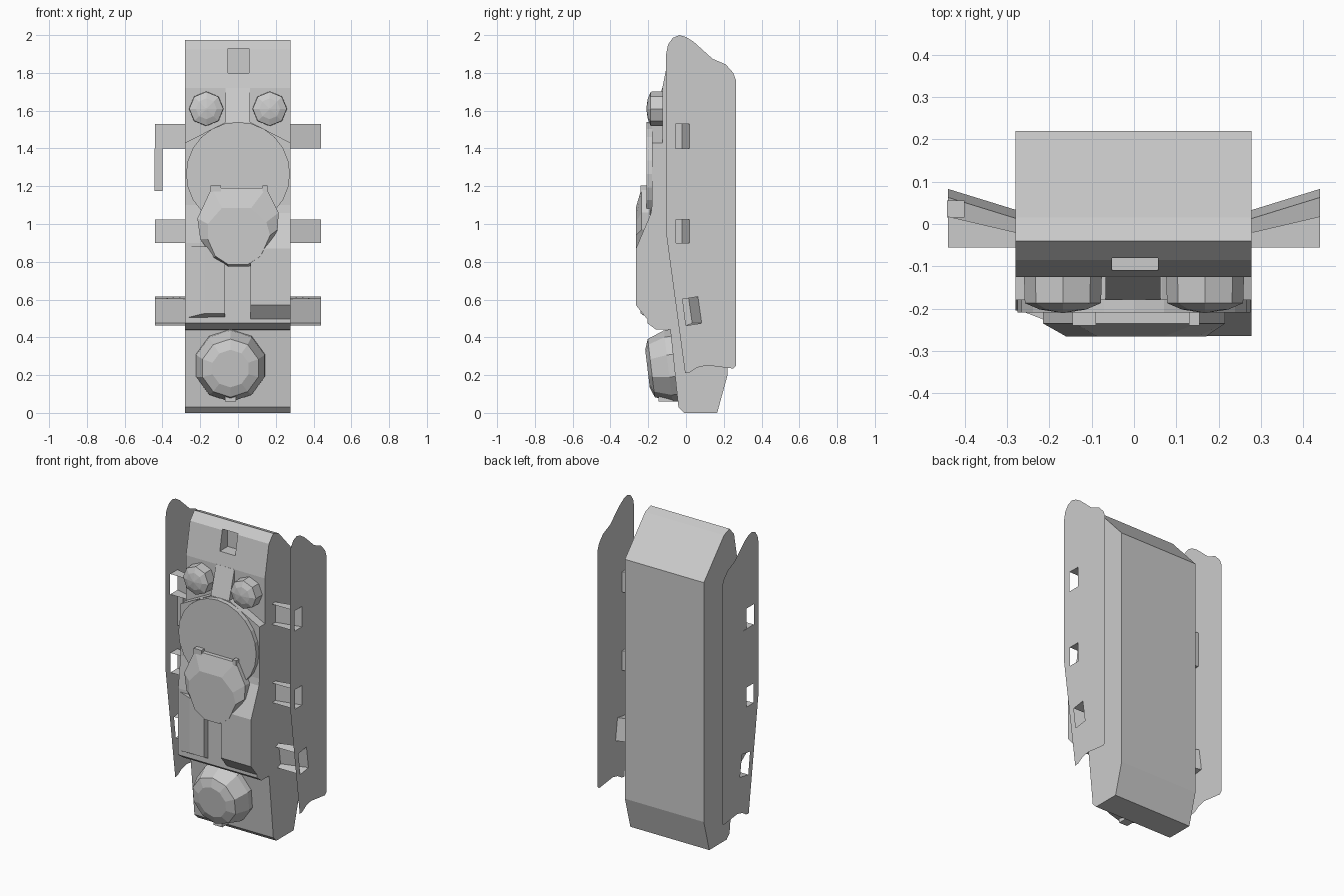
import bpy, bmesh
from math import sin, cos, pi
from mathutils import Matrix

if "Cube" in bpy.data.objects:
    bpy.data.objects.remove(bpy.data.objects["Cube"])


def finish(name, bm, fix=True):
    if fix:
        bmesh.ops.recalc_face_normals(bm, faces=bm.faces[:])
    me = bpy.data.meshes.new(name)
    bm.to_mesh(me)
    bm.free()
    ob = bpy.data.objects.new(name, me)
    bpy.context.collection.objects.link(ob)
    return ob


def loft(name, rings, mat=None):
    """Capped skin through rings with equal point counts."""
    bm = bmesh.new()
    vs = [[bm.verts.new(p) for p in r] for r in rings]
    n = len(vs[0])
    for a, b in zip(vs, vs[1:]):
        for i in range(n):
            j = (i + 1) % n
            bm.faces.new((a[i], a[j], b[j], b[i]))
    bm.faces.new(vs[0])
    bm.faces.new(vs[-1])
    if mat:
        bmesh.ops.transform(bm, matrix=mat, verts=bm.verts[:])
    return finish(name, bm)


def side_prism(name, yz, x0, x1):
    return loft(name, [[(x, y, z) for y, z in yz] for x in (x0, x1)])


def front_prism(name, xz, y0, y1):
    return loft(name, [[(x, y, z) for x, z in xz] for y in (y0, y1)])


def box(name, x0, x1, y0, y1, z0, z1):
    return front_prism(name, [(x0, z0), (x1, z0), (x1, z1), (x0, z1)], y0, y1)


def knob(name, profile, n, loc, tilt=0.0):
    """Faceted knob pointing to -y; profile is (radius, depth)."""
    rings = [[(r * sin(2 * pi * i / n), -d, r * cos(2 * pi * i / n)) for i in range(n)]
             for r, d in profile]
    return loft(name, rings, Matrix.Translation(loc) @ Matrix.Rotation(tilt, 4, 'X'))


XL, XR = -0.28, 0.278

# Main body with a square notch near the top
body = side_prism("body", [
    (-0.04, 1.975), (-0.085, 1.925), (-0.125, 1.72), (-0.125, 0.46), (-0.083, 0.44),
    (-0.04, 0.03), (-0.01, 0), (0.165, 0), (0.22, 0.2), (0.22, 1.73), (0.015, 1.955)], XL, XR)
cutter = box("notch_cutter", -0.052, 0.057, -0.2, -0.03, 1.8, 1.93)
cutter.hide_render = True
cutter.hide_viewport = True
cutter.display_type = 'WIRE'
cut = body.modifiers.new("notch", 'BOOLEAN')
cut.object = cutter
cut.operation = 'DIFFERENCE'
cut.solver = 'EXACT'
bpy.context.view_layer.update()
cut_mesh = bpy.data.meshes.new_from_object(
    body.evaluated_get(bpy.context.evaluated_depsgraph_get()))
body.modifiers.clear()
body.data = cut_mesh
bpy.data.objects.remove(cutter)

# Chest layers
side_prism("chest", [(-0.12, 1.43), (-0.18, 1.43), (-0.18, 1.1), (-0.205, 0.9),
                     (-0.205, 0.475), (-0.16, 0.442), (-0.075, 0.442)], XL, XR)
front_prism("upper_chest", [(XL, 1.43), (XR, 1.43), (0.065, 1.54), (-0.065, 1.54)], -0.12, -0.18)
side_prism("bridge", [(-0.12, 1.72), (-0.126, 1.72), (-0.18, 1.535), (-0.12, 1.535)], -0.067, 0.063)
side_prism("right_chest_block", [(-0.15, 1.07), (-0.18, 1.07), (-0.265, 0.87), (-0.265, 0.57),
                                 (-0.162, 0.443), (-0.15, 0.443)], 0.065, XR)
loft("left_chest_ridge", [
    [(-0.27, -0.2, z), (-0.265, -0.206, z), (-0.175, -0.206 - d, z + e), (-0.07, -0.206 - d, z + e),
     (-0.07, -0.2, z)] for z, d, e in ((0.505, 0.035, 0.022), (0.88, 0.035, 0.0))])

# Round chest plate
knob("round_plate", [(0.275, 0), (0.275, 0.035)], 24, (0, -0.174, 1.265))

# Eyes
for side, s in (("left", -1), ("right", 1)):
    knob(side + "_eye", [(0.092, 0), (0.09, 0.065), (0.055, 0.08), (0.004, 0.088)], 8,
         (s * 0.168, -0.122, 1.61))

# Faceted muzzle with two tabs on its top edge
outer = [(-.14, 1.19), (.15, 1.19), (.215, 1.06), (.21, .97), (.13, .82),
         (.06, .775), (-.05, .775), (-.13, .82), (-.2, .92), (-.215, 1.03)]
inner = [(-.085, 1.085), (.07, 1.085), (.15, 1.01), (.17, .94), (.12, .83),
         (.05, .785), (-.05, .785), (-.12, .83), (-.16, .92), (-.16, 1.0)]
loft("muzzle", [[(x, -0.19, z) for x, z in outer],
                [(x, -0.235, z) for x, z in outer],
                [(x, -0.266, z) for x, z in inner]])
for side, x0, x1 in (("left", -0.145, -0.09), ("right", 0.13, 0.155)):
    box(side + "_muzzle_tab", x0, x1, -0.24, -0.205, 1.17, 1.205)

# Lower knob and small nub
knob("lower_knob", [(0.193, -0.02), (0.19, 0.035), (0.155, 0.125), (0.1, 0.145)], 10,
     (-0.04, -0.06, 0.252), 0.12)
box("knob_nub", -0.07, -0.01, -0.145, -0.07, 0.06, 0.1)

# Thin side panels with three openings, joined by open-fronted struts
panel = [(-0.105, 1.9), (-0.095, 1.95), (-0.07, 1.985), (-0.035, 2.0), (0.0, 1.99), (0.04, 1.965),
         (0.14, 1.875), (0.17, 1.862), (0.21, 1.845), (0.25, 1.8), (0.265, 1.76), (0.265, 0.25),
         (0.25, 0.235), (0.19, 0.242), (0.11, 0.252), (0.06, 0.24), (0.02, 0.215), (-0.005, 0.212),
         (-0.105, 0.95)]
# Each strut: section at the panel, then depths of its back edge at the body
struts = [
    ([(-0.056, 1.53), (0.018, 1.53), (0.018, 1.4), (-0.056, 1.4)], 0.038),
    ([(-0.054, 1.025), (0.018, 1.025), (0.018, 0.9), (-0.054, 0.9)], 0.038),
    ([(-0.018, 0.602), (0.063, 0.615), (0.083, 0.475), (0.0, 0.462)], 0.05)]

for side, s in (("left", -1), ("right", 1)):
    bm = bmesh.new()
    for loop in [panel] + [sec for sec, _ in struts]:
        vs = [bm.verts.new((s * 0.44, y, z)) for y, z in loop]
        for i in range(len(vs)):
            bm.edges.new((vs[i - 1], vs[i]))
    bmesh.ops.triangle_fill(bm, edges=bm.edges[:], use_beauty=True, use_dissolve=False,
                            normal=(s, 0, 0))
    finish(side + "_panel", bm, fix=False)
    for k, (sec, shift) in enumerate(struts):
        bm = bmesh.new()
        out = [bm.verts.new((s * 0.44, y, z)) for y, z in sec]
        inn = [bm.verts.new((s * 0.278, y - (shift if i in (1, 2) else 0), z))
               for i, (y, z) in enumerate(sec)]
        for i in range(3):
            bm.faces.new((out[i], out[i + 1], inn[i + 1], inn[i]))
        finish(f"{side}_strut_{k + 1}", bm)

# Small catch on the left panel
box("panel_catch", -0.442, -0.4, 0.015, 0.055, 1.175, 1.4)
